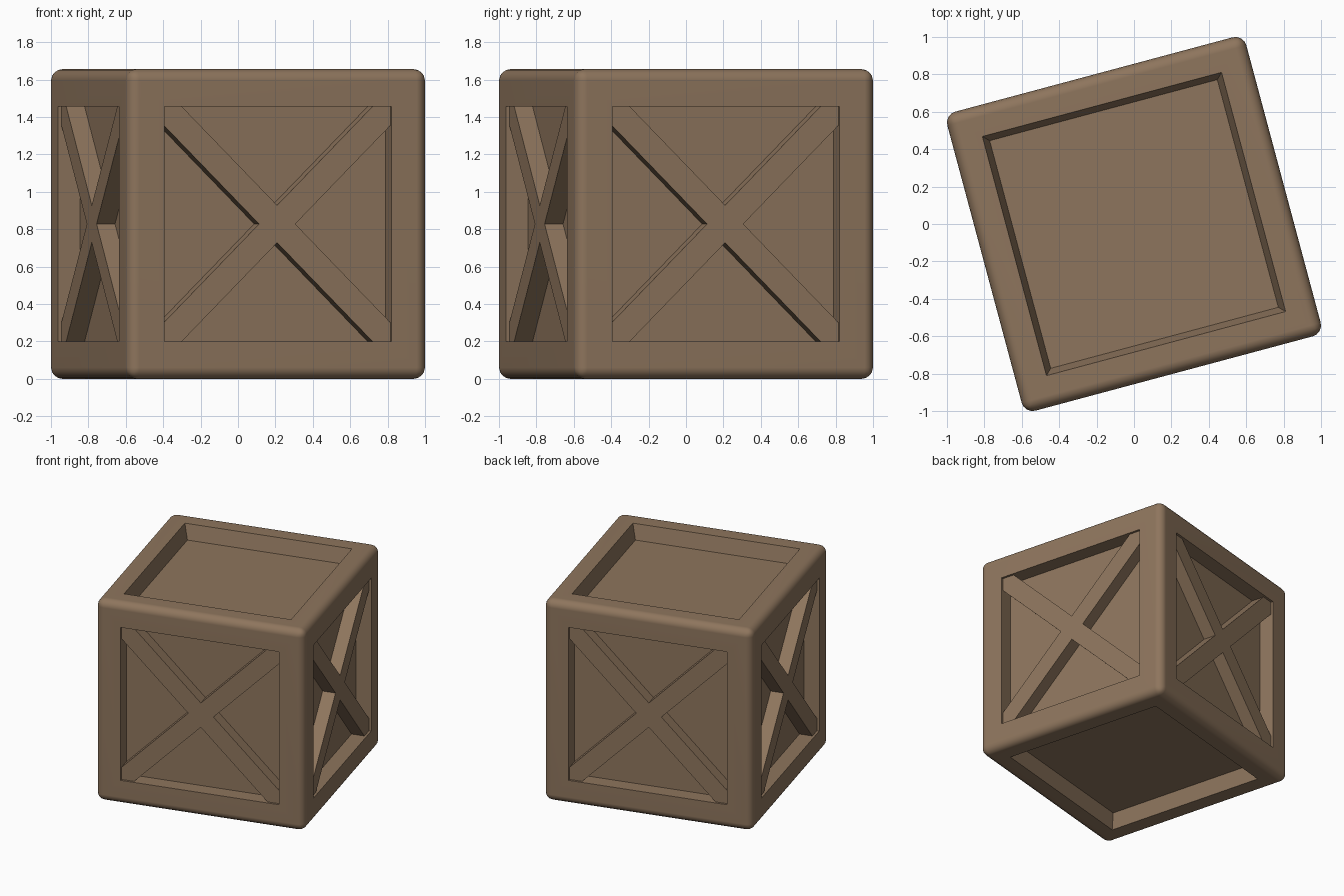
import bpy, bmesh, math
from mathutils import Matrix

if "Cube" in bpy.data.objects:
    bpy.data.objects.remove(bpy.data.objects["Cube"])

H = 0.8275            # half size of the crate
BEVEL = 0.06          # rounded edge radius
OPEN_SIDE = 0.628     # half size of side panel opening
OPEN_TOP = 0.662      # half size of top and bottom openings
DEPTH = 0.12          # recess depth
TURN = math.radians(15)

wood = bpy.data.materials.new("brown wood")
wood.diffuse_color = (0.27, 0.178, 0.109, 1)
wood.use_nodes = True
wood.node_tree.nodes["Principled BSDF"].inputs["Base Color"].default_value = wood.diffuse_color


def add_object(name, bm, matrix):
    bmesh.ops.recalc_face_normals(bm, faces=bm.faces[:])
    mesh = bpy.data.meshes.new(name)
    bm.to_mesh(mesh)
    bm.free()
    mesh.materials.append(wood)
    ob = bpy.data.objects.new(name, mesh)
    bpy.context.collection.objects.link(ob)
    ob.matrix_world = matrix
    return ob


base = Matrix.Translation((0, 0, H)) @ Matrix.Rotation(TURN, 4, 'Z')

# Crate body: rounded cube with a recessed panel on every side
bm = bmesh.new()
bmesh.ops.create_cube(bm, size=2 * H)
bmesh.ops.bevel(bm, geom=bm.edges[:], offset=BEVEL, segments=4, profile=0.5,
                affect='EDGES', clamp_overlap=True)
bm.normal_update()
panels = [f for f in bm.faces if f.calc_area() > 1]
for f in panels:
    is_cap = abs(f.normal.z) > 0.9
    opening = OPEN_TOP if is_cap else OPEN_SIDE
    bmesh.ops.inset_individual(bm, faces=[f], thickness=H - BEVEL - opening,
                               use_even_offset=True)
    # top and bottom recesses have slightly sloped walls
    c = f.calc_center_median()
    n = f.normal.copy()
    floor = bmesh.ops.extrude_discrete_faces(bm, faces=[f])["faces"][0]
    k = (OPEN_TOP - 0.032) / OPEN_TOP if is_cap else 1.0
    for v in floor.verts:
        v.co = c + (v.co - c) * k - n * DEPTH
body = add_object("crate_body", bm, base)
bpy.context.view_layer.objects.active = body
body.select_set(True)
bpy.ops.object.shade_smooth_by_angle(angle=math.radians(35))
weighted = body.modifiers.new("weighted_normals", 'WEIGHTED_NORMAL')
weighted.keep_sharp = True

# Crossed braces on the four upright sides
A, h = 0.1, OPEN_SIDE
quarter = [(A, 0), (h, h - A), (h, h), (h - A, h)]
outline = []
for i in range(4):
    c, s = round(math.cos(i * math.pi / 2)), round(math.sin(i * math.pi / 2))
    outline += [(x * c - z * s, x * s + z * c) for x, z in quarter]

for i, side in enumerate(("front", "right", "back", "left")):
    bm = bmesh.new()
    face = bm.faces.new([bm.verts.new((x, -H + DEPTH + 0.005, z)) for x, z in outline])
    out = bmesh.ops.extrude_face_region(bm, geom=[face])["geom"]
    for v in out:
        if isinstance(v, bmesh.types.BMVert):
            v.co.y = -H + 0.018
    add_object(side + "_cross_brace", bm, base @ Matrix.Rotation(i * math.pi / 2, 4, 'Z'))
